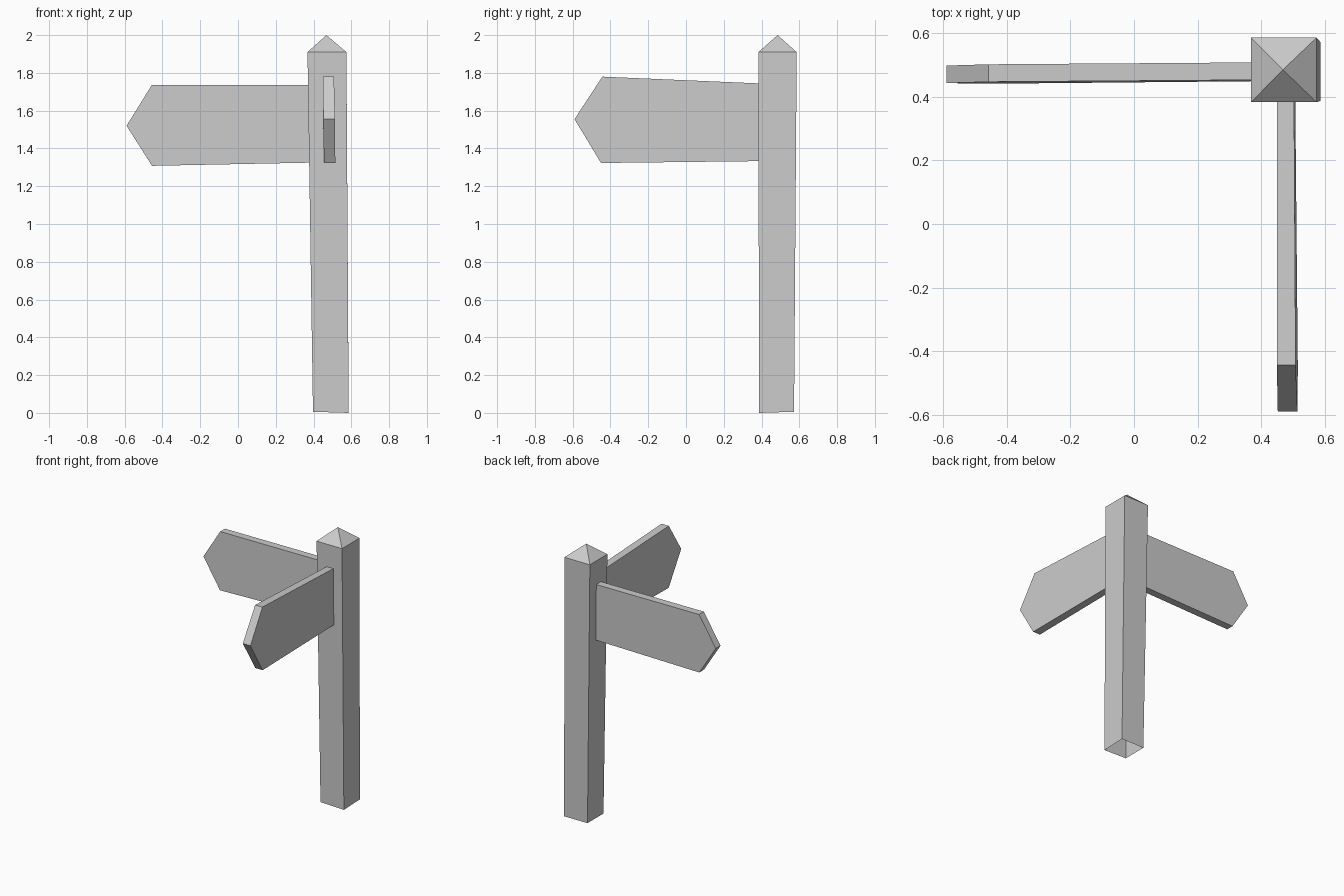
import bpy
import bmesh

# Remove the default cube
cube = bpy.data.objects.get("Cube")
if cube:
    bpy.data.objects.remove(cube)

# One plain grey for everything
grey = bpy.data.materials.new("plain_grey")
grey.use_nodes = True
colour = (0.6, 0.6, 0.6, 1)
grey.diffuse_color = colour
grey.node_tree.nodes["Principled BSDF"].inputs["Base Color"].default_value = colour


def finish(name, bm):
    bmesh.ops.recalc_face_normals(bm, faces=bm.faces)
    mesh = bpy.data.meshes.new(name)
    bm.to_mesh(mesh)
    bm.free()
    mesh.materials.append(grey)
    obj = bpy.data.objects.new(name, mesh)
    bpy.context.collection.objects.link(obj)
    return obj


def bridge(bm, ring_a, ring_b):
    n = len(ring_a)
    for i in range(n):
        j = (i + 1) % n
        bm.faces.new((ring_a[i], ring_a[j], ring_b[j], ring_b[i]))


# Post: slightly crooked tapered shaft, open underneath, with a pyramid cap
def ring(bm, x0, x1, y0, y1, heights):
    corners = ((x0, y0), (x1, y0), (x1, y1), (x0, y1))
    return [bm.verts.new((x, y, z)) for (x, y), z in zip(corners, heights)]


bm = bmesh.new()
foot = ring(bm, 0.397, 0.586, 0.387, 0.572, (0.006, 0, 0.006, 0.006))
eaves = ring(bm, 0.368, 0.574, 0.383, 0.586, [1.91] * 4)
bridge(bm, foot, eaves)
apex = bm.verts.new((0.468, 0.485, 2))
for i in range(4):
    bm.faces.new((eaves[i], eaves[(i + 1) % 4], apex))
finish("post", bm)


# Pointed sign boards: outline points are (reach along arm, height, near side, far side)
def board(name, outline, place):
    bm = bmesh.new()
    near = [bm.verts.new(place(u, a, z)) for u, z, a, b in outline]
    far = [bm.verts.new(place(u, b, z)) for u, z, a, b in outline]
    bm.faces.new(near)
    bm.faces.new(far)
    bridge(bm, near, far)
    finish(name, bm)


board("right_sign_board", [
    (0.39, 1.735, 0.453, 0.508),
    (-0.457, 1.735, 0.447, 0.502),
    (-0.59, 1.52, 0.443, 0.498),
    (-0.455, 1.308, 0.441, 0.497),
    (0.39, 1.325, 0.449, 0.504),
], lambda u, side, z: (u, side, z))

board("front_sign_board", [
    (0.395, 1.744, 0.449, 0.503),
    (-0.443, 1.78, 0.449, 0.508),
    (-0.59, 1.555, 0.452, 0.514),
    (-0.45, 1.323, 0.455, 0.515),
    (0.395, 1.333, 0.453, 0.507),
], lambda u, side, z: (side, u, z))
